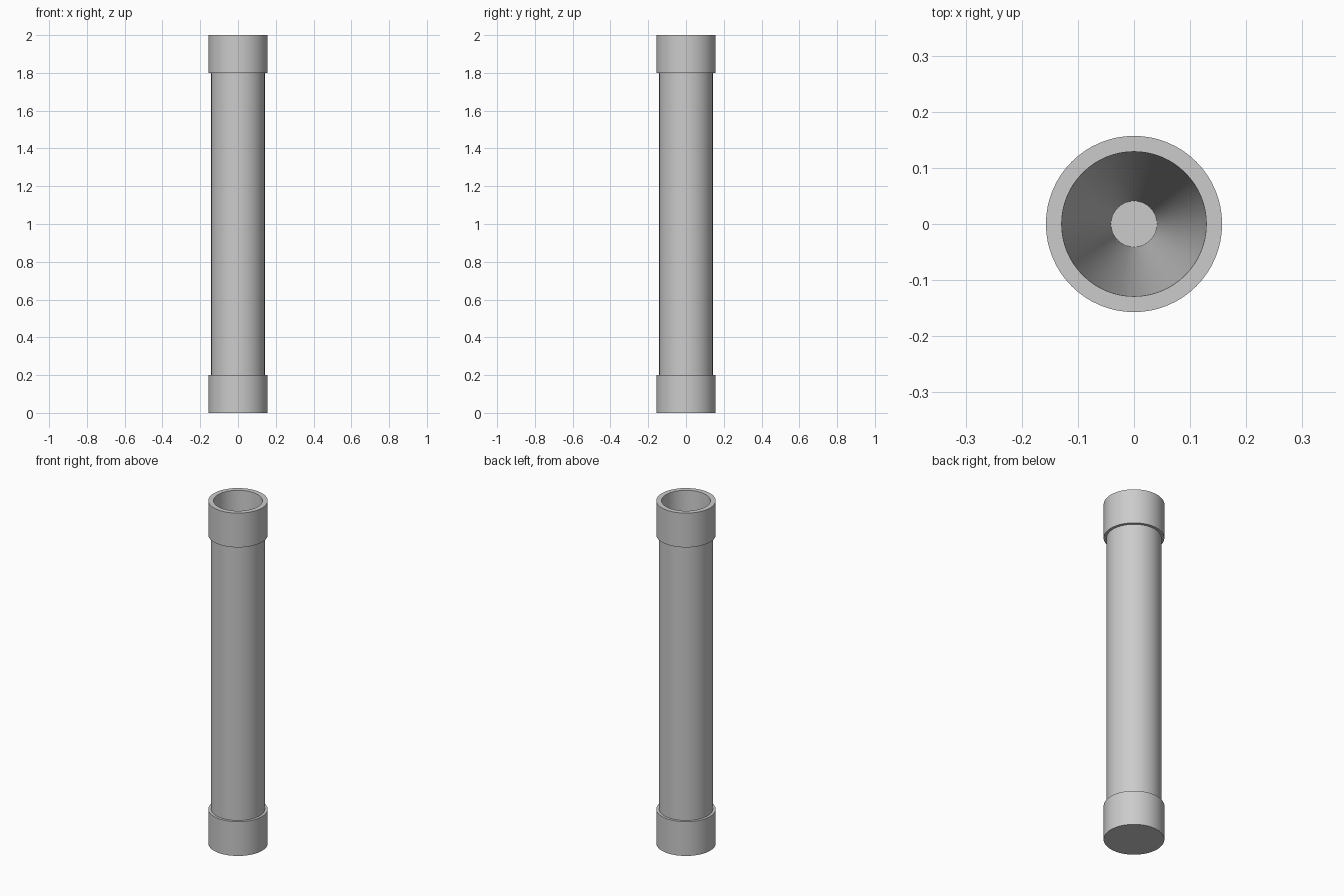
import bpy, bmesh, math

if "Cube" in bpy.data.objects:
    bpy.data.objects.remove(bpy.data.objects["Cube"])

SEGMENTS = 64

grey = bpy.data.materials.new("plain grey")
grey.diffuse_color = (0.6, 0.6, 0.6, 1.0)
grey.use_nodes = True
grey.node_tree.nodes["Principled BSDF"].inputs["Base Color"].default_value = grey.diffuse_color


def lathe(name, profile):
    """Spin an (r, z) profile around the z axis."""
    bm = bmesh.new()
    verts = [bm.verts.new((r, 0, z)) for r, z in profile]
    edges = [bm.edges.new(pair) for pair in zip(verts, verts[1:])]
    bmesh.ops.spin(bm, geom=verts + edges, cent=(0, 0, 0), axis=(0, 0, 1),
                   angle=math.tau, steps=SEGMENTS, use_duplicate=False)
    bmesh.ops.remove_doubles(bm, verts=bm.verts, dist=1e-5)
    bmesh.ops.recalc_face_normals(bm, faces=bm.faces)
    mesh = bpy.data.meshes.new(name)
    bm.to_mesh(mesh)
    bm.free()
    mesh.materials.append(grey)
    obj = bpy.data.objects.new(name, mesh)
    bpy.context.collection.objects.link(obj)
    bpy.context.view_layer.objects.active = obj
    obj.select_set(True)
    bpy.ops.object.shade_smooth_by_angle(angle=math.radians(30))
    obj.select_set(False)
    return obj


# Tube with thick collars at both ends and a long tapering bore
lathe("collared_tube", [
    (0, 0), (0.157, 0), (0.157, 0.2),          # closed base and lower collar
    (0.142, 0.2), (0.142, 1.8),                # shaft
    (0.157, 1.8), (0.157, 2.0),                # upper collar
    (0.129, 2.0), (0.041, 0.2), (0, 0.2),      # rim, tapered bore, bore floor
])
